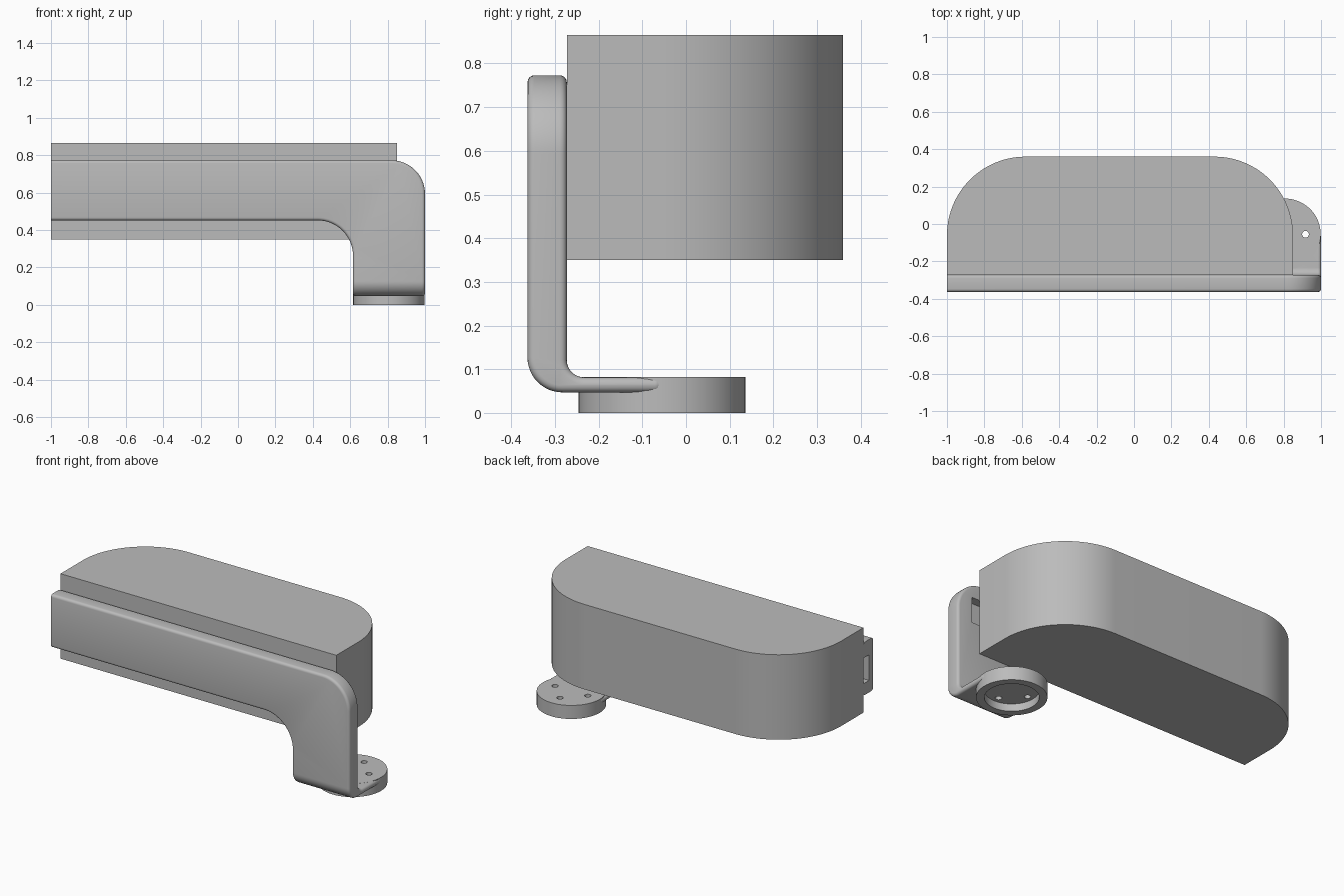
import bpy, bmesh
from math import sin, cos, radians, pi

if "Cube" in bpy.data.objects:
    bpy.data.objects.remove(bpy.data.objects["Cube"])

grey = bpy.data.materials.new("plain_grey")
grey.use_nodes = True
colour = (0.5, 0.5, 0.5, 1)
grey.diffuse_color = colour
grey.node_tree.nodes["Principled BSDF"].inputs["Base Color"].default_value = colour


def arc(cx, cy, r, start, end, steps=20):
    """Points along an arc, angles in degrees."""
    angles = [radians(start + (end - start) * i / steps) for i in range(steps + 1)]
    return [(cx + r * cos(a), cy + r * sin(a)) for a in angles]


def prism(name, points, low, high, axis):
    """Extrude a flat outline along one axis."""
    place = {"x": lambda a, b, d: (d, a, b),
             "y": lambda a, b, d: (a, d, b),
             "z": lambda a, b, d: (a, b, d)}[axis]
    bm = bmesh.new()
    base = bm.faces.new([bm.verts.new(place(a, b, low)) for a, b in points])
    top = bmesh.ops.extrude_face_region(bm, geom=[base])["geom"]
    shift = place(0, 0, high - low)
    bmesh.ops.translate(bm, vec=shift, verts=[v for v in top if isinstance(v, bmesh.types.BMVert)])
    bmesh.ops.recalc_face_normals(bm, faces=bm.faces)
    mesh = bpy.data.meshes.new(name)
    bm.to_mesh(mesh)
    bm.free()
    mesh.materials.append(grey)
    ob = bpy.data.objects.new(name, mesh)
    bpy.context.collection.objects.link(ob)
    return ob


def rectangle(a0, b0, a1, b1):
    return [(a0, b0), (a1, b0), (a1, b1), (a0, b1)]


def cut(ob, tool, operation="DIFFERENCE"):
    mod = ob.modifiers.new("cut", "BOOLEAN")
    mod.operation, mod.solver, mod.object = operation, "EXACT", tool
    tool.hide_render = True


def finish(ob):
    """Apply the modifiers and shade smooth with sharp edges."""
    bpy.ops.object.select_all(action="DESELECT")
    ob.select_set(True)
    bpy.context.view_layer.objects.active = ob
    for mod in list(ob.modifiers):
        bpy.ops.object.modifier_apply(modifier=mod.name)
    bpy.ops.object.shade_smooth_by_angle(angle=radians(30))


# Main body: block with two large rounded rear corners
body = prism("body", [(-1, -0.272), (0.85, -0.272)]
             + arc(0.43, -0.06, 0.42, 0, 90, 28)
             + arc(-0.58, -0.06, 0.42, 90, 180, 28), 0.35, 0.865, "z")

# Bracket: bent side profile trimmed to the front outline
bend = ([(-0.363, 1)] + arc(-0.283, 0.127, 0.08, 180, 270, 12)
        + [(-0.055, 0.047), (-0.055, 0.0815)]
        + arc(-0.233, 0.1215, 0.04, 270, 180, 12) + [(-0.273, 1)])
bracket = prism("bracket", bend, -1.4, 1.4, "x")
outline = ([(-1.2, 0.773)] + arc(0.82, 0.593, 0.18, 90, 0)
           + [(1, -0.2), (0.615, -0.2)]
           + arc(0.425, 0.262, 0.19, 0, 90) + [(-1.2, 0.452)])
outline_tool = prism("outline_cutter", outline, -0.6, 0.3, "y")
cut(bracket, outline_tool, "INTERSECT")
bevel = bracket.modifiers.new("round_edges", "BEVEL")
bevel.width, bevel.segments = 0.016, 4
bevel.limit_method, bevel.angle_limit = "ANGLE", radians(35)
bevel.use_clamp_overlap = False

# Square left end and the long slot in the bracket's back
end_tool = prism("end_cutter", rectangle(-1.5, -0.6, -1, 0.3), 0.2, 1, "z")
slot_tool = prism("slot_cutter", rectangle(-1.3, -0.325, 0.9, -0.2), 0.525, 0.68, "z")
cut(bracket, end_tool)
cut(bracket, slot_tool)

# Round foot with a recess underneath
cx, cy = 0.807, -0.055
foot = prism("foot_disc", arc(cx, cy, 0.191, 0, 354, 59), 0, 0.082, "z")
recess_tool = prism("recess_cutter", arc(cx, cy, 0.147, 0, 352.5, 47), -0.1, 0.045, "z")
cut(foot, recess_tool)

# Four screw holes through foot and bracket
tools = [outline_tool, end_tool, slot_tool, recess_tool]
for i in range(4):
    hx, hy = cx + 0.11 * cos(i * pi / 2), cy + 0.11 * sin(i * pi / 2)
    hole = prism("hole_cutter", arc(hx, hy, 0.018, 0, 345, 23), -0.1, 0.2, "z")
    tools.append(hole)
    cut(foot, hole)
    cut(bracket, hole)

for ob in (body, bracket, foot):
    finish(ob)
for tool in tools:
    bpy.data.objects.remove(tool)
